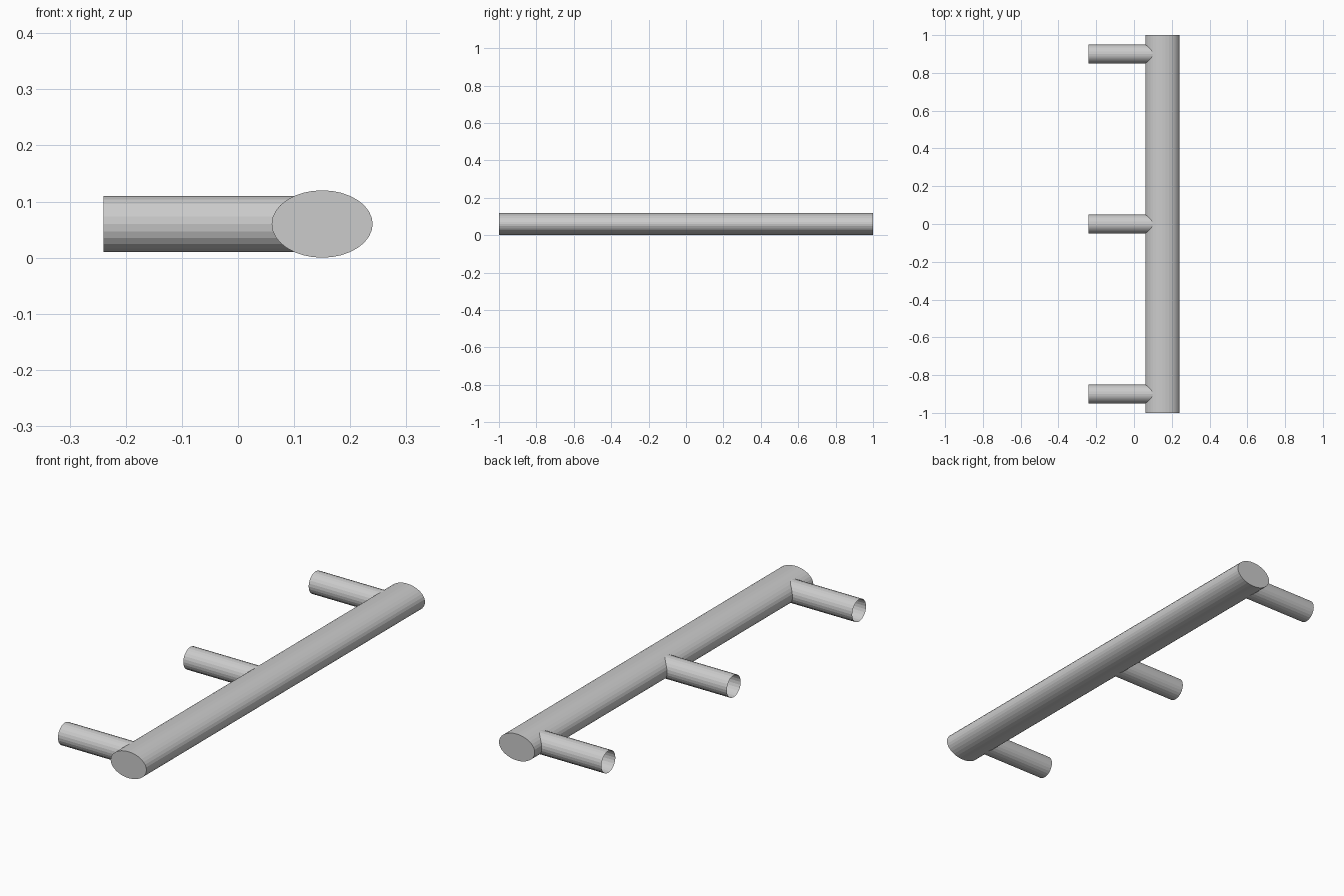
import bpy
from math import pi

if "Cube" in bpy.data.objects:
    bpy.data.objects.remove(bpy.data.objects["Cube"], do_unlink=True)

GREY = (0.6, 0.6, 0.6, 1.0)
metal = bpy.data.materials.new("grey metal")
metal.use_nodes = True
metal.diffuse_color = GREY
metal.node_tree.nodes["Principled BSDF"].inputs["Base Color"].default_value = GREY

MID_Z = 0.06


def cylinder(name, sides, radius, length, location, rotation, fill, scale=(1, 1, 1)):
    bpy.ops.mesh.primitive_cylinder_add(
        vertices=sides, radius=radius, depth=length,
        end_fill_type=fill, location=location, rotation=rotation)
    obj = bpy.context.object
    obj.name = name
    obj.scale = scale
    bpy.ops.object.transform_apply(location=False, rotation=True, scale=True)
    obj.data.materials.append(metal)
    return obj


# Oval grip bar, closed at both ends
cylinder("grip_bar", 32, 0.06, 2.0, (0.15, 0, MID_Z), (pi / 2, 0, 0),
         'NGON', (1.5, 1, 1))

# Three open tube posts, running into the bar
POST_START, POST_END = -0.24, 0.15
for label, y in (("front", -0.9), ("middle", 0.0), ("back", 0.9)):
    cylinder(label + "_post", 24, 0.05, POST_END - POST_START,
             ((POST_START + POST_END) / 2, y, MID_Z), (0, pi / 2, 0), 'NOTHING')
